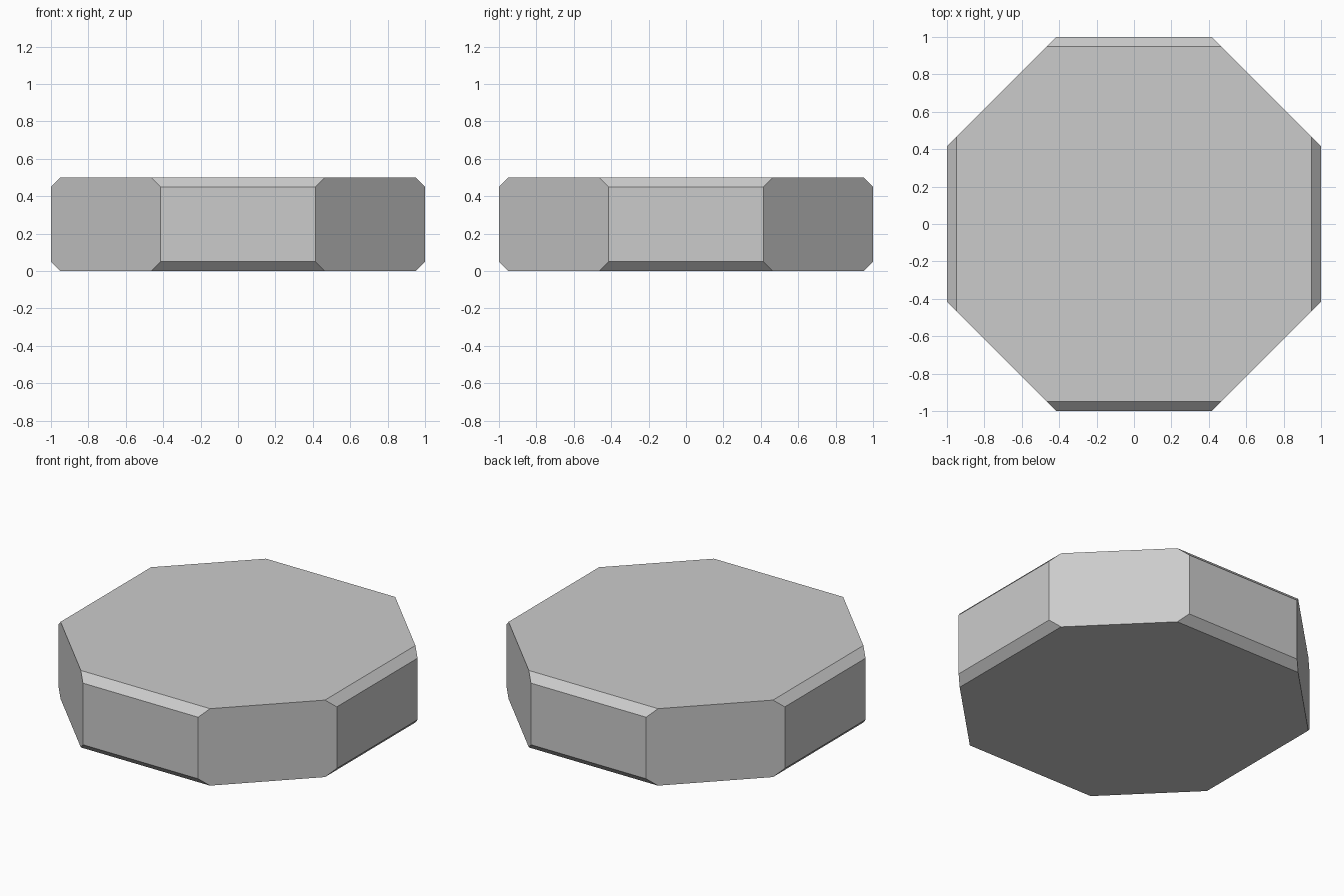
import bpy, bmesh, math
from mathutils import Vector, Matrix

if "Cube" in bpy.data.objects:
    bpy.data.objects.remove(bpy.data.objects["Cube"])

HEIGHT, CHAMFER = 0.5, 0.05

bm = bmesh.new()
bmesh.ops.create_cube(bm, size=1, matrix=Matrix.Translation((0, 0, HEIGHT / 2)) @ Matrix.Diagonal((2, 2, HEIGHT, 1)))


def slice_off(point, normal):
    """Cut away everything beyond a plane and cap the cut."""
    geom = bm.verts[:] + bm.edges[:] + bm.faces[:]
    cut = bmesh.ops.bisect_plane(bm, geom=geom, dist=1e-6, plane_co=point,
                                 plane_no=normal, clear_outer=True)
    edges = [e for e in cut["geom_cut"] if isinstance(e, bmesh.types.BMEdge)]
    bmesh.ops.contextual_create(bm, geom=edges)


for i in range(4):
    # vertical corner cut making the regular octagon
    a = math.pi / 4 + i * math.pi / 2
    n = Vector((math.cos(a), math.sin(a), 0))
    slice_off(n, n)

for i in range(4):
    # top and bottom chamfers on the four axis-aligned sides only
    a = i * math.pi / 2
    side = Vector((math.cos(a), math.sin(a), 0))
    for z, up in ((HEIGHT - CHAMFER, 1), (CHAMFER, -1)):
        slice_off(side + Vector((0, 0, z)), side + Vector((0, 0, up)))

bmesh.ops.recalc_face_normals(bm, faces=bm.faces[:])
mesh = bpy.data.meshes.new("octagonal_slab")
bm.to_mesh(mesh)
bm.free()
bpy.context.collection.objects.link(bpy.data.objects.new("octagonal_slab", mesh))
